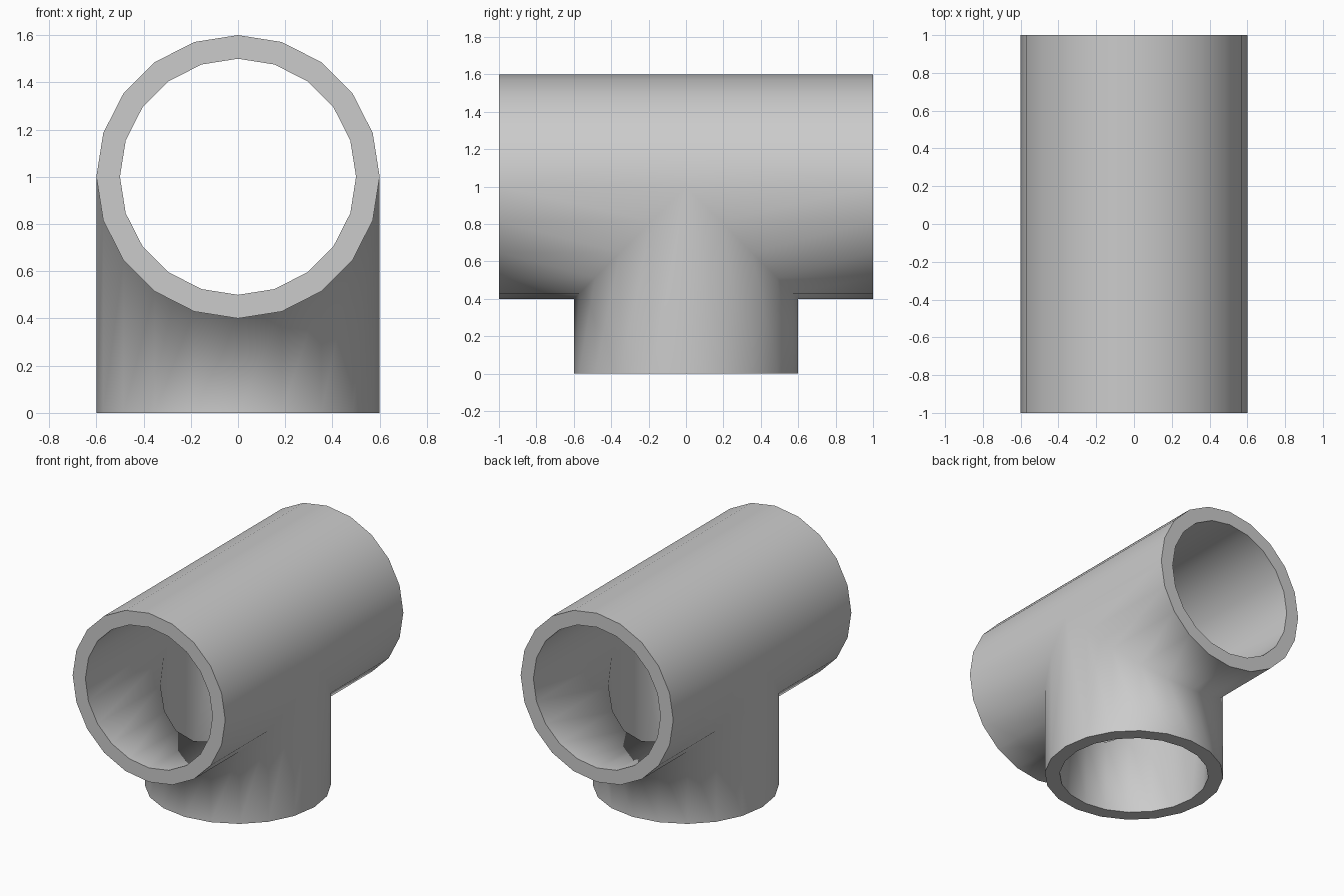
import bpy, bmesh
from math import sin, cos, pi

if "Cube" in bpy.data.objects:
    bpy.data.objects.remove(bpy.data.objects["Cube"])

SIDES, OUTER, INNER = 20, 0.6, 0.5
AXIS_Z, HALF_LEN = 1.0, 1.0

bm = bmesh.new()


def face(points, smooth):
    f = bm.faces.new([bm.verts.new(p) for p in points])
    f.smooth = smooth


def strip(a, b, smooth=True):
    face([a[0], a[1], b[1], b[0]], smooth)


def ring_point(r, k):
    t = 2 * pi * k / SIDES
    return r * cos(t), r * sin(t)


half = SIDES // 2

# Outer wall and bore: equal pipes meet exactly on the planes z = 1 - |y|
for r in (OUTER, INNER):
    for k in range(half):
        ends = [ring_point(r, k), ring_point(r, k + 1)]
        for s in (-1, 1):
            # upper half of the main pipe
            strip(*[((x, s * HALF_LEN, AXIS_Z + h), (x, 0, AXIS_Z + h)) for x, h in ends])
            # lower half of the main pipe, trimmed at the mitre
            strip(*[((x, s * HALF_LEN, AXIS_Z - h), (x, s * h, AXIS_Z - h)) for x, h in ends])
            # branch pipe
            strip(*[((x, s * h, AXIS_Z - h), (x, s * h, 0)) for x, h in ends])

# Flat rims of the three openings
for k in range(SIDES):
    pairs = [(ring_point(OUTER, j), ring_point(INNER, j)) for j in (k, k + 1)]
    for s in (-1, 1):
        strip(*[[(x, s * HALF_LEN, AXIS_Z + h) for x, h in p] for p in pairs], smooth=False)
    strip(*[[(x, y, 0) for x, y in p] for p in pairs], smooth=False)

bmesh.ops.remove_doubles(bm, verts=bm.verts[:], dist=1e-4)
bmesh.ops.recalc_face_normals(bm, faces=bm.faces[:])

mesh = bpy.data.meshes.new("pipe_tee")
bm.to_mesh(mesh)
bm.free()
obj = bpy.data.objects.new("pipe_tee", mesh)
bpy.context.collection.objects.link(obj)
